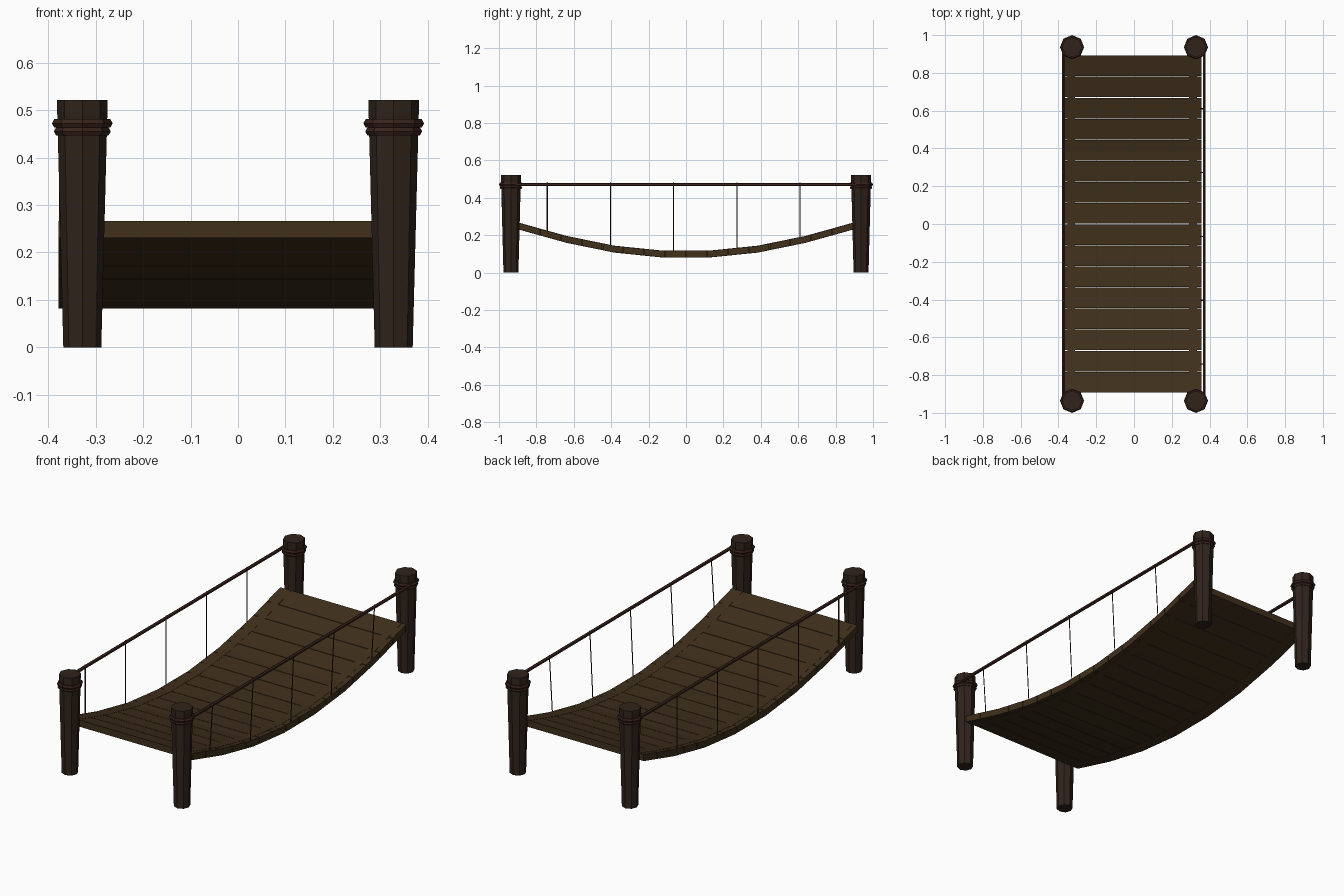
import bpy, bmesh, math
from mathutils import Vector

if "Cube" in bpy.data.objects:
    bpy.data.objects.remove(bpy.data.objects["Cube"])


def material(name, rgb):
    m = bpy.data.materials.new(name)
    m.diffuse_color = (*rgb, 1)
    m.use_nodes = True
    m.node_tree.nodes["Principled BSDF"].inputs["Base Color"].default_value = m.diffuse_color
    return m


WOOD = material("deck_wood", (0.05, 0.029, 0.011))
POST = material("post_wood", (0.029, 0.017, 0.011))
ROPE = material("rope", (0.04, 0.016, 0.011))


def finish(name, bm, mat):
    bmesh.ops.recalc_face_normals(bm, faces=bm.faces)
    me = bpy.data.meshes.new(name)
    bm.to_mesh(me)
    bm.free()
    me.materials.append(mat)
    ob = bpy.data.objects.new(name, me)
    bpy.context.collection.objects.link(ob)
    return ob


def lathe(name, profile, x, y, mat, closed=False, sides=8):
    """Revolve (radius, z) points around a vertical axis."""
    bm = bmesh.new()
    rings = [[bm.verts.new((x + r * math.cos(2 * math.pi * i / sides),
                            y + r * math.sin(2 * math.pi * i / sides), z))
              for i in range(sides)] for r, z in profile]
    pairs = list(zip(rings, rings[1:]))
    if closed:
        pairs.append((rings[-1], rings[0]))
    else:
        bm.faces.new(rings[0])
        bm.faces.new(rings[-1])
    for a, b in pairs:
        for i in range(sides):
            j = (i + 1) % sides
            bm.faces.new((a[i], a[j], b[j], b[i]))
    return finish(name, bm, mat)


def rod(name, p, q, radius, mat, sides=6):
    p, q = Vector(p), Vector(q)
    bm = bmesh.new()
    bmesh.ops.create_cone(bm, cap_ends=True, segments=sides, radius1=radius,
                          radius2=radius, depth=(q - p).length)
    rot = (q - p).to_track_quat('Z', 'Y').to_matrix().to_4x4()
    rot.translation = (p + q) / 2
    bm.transform(rot)
    return finish(name, bm, mat)


# Sagging deck line: seven straight segments
HALF = [(0.128, 0.117), (0.383, 0.143), (0.638, 0.195), (0.893, 0.266)]
SAG = [(-y, z) for y, z in reversed(HALF)] + HALF
THICK = 0.035


def deck_z(y):
    for (y0, z0), (y1, z1) in zip(SAG, SAG[1:]):
        if y <= y1 + 1e-6:
            return z0 + (z1 - z0) * (y - y0) / (y1 - y0)
    return SAG[-1][1]


def deck_piece(name, x0, x1, y0, y1, up, thick, mat):
    """Slab following the sag between y0 and y1."""
    ys = [y0] + [y for y, _ in SAG if y0 + 0.003 < y < y1 - 0.003] + [y1]
    bm = bmesh.new()
    rows = [[bm.verts.new((x, y, deck_z(y) + up - d))
             for x, d in ((x0, 0), (x1, 0), (x1, thick), (x0, thick))] for y in ys]
    for a, b in zip(rows, rows[1:]):
        for i in range(4):
            j = (i + 1) % 4
            bm.faces.new((a[i], a[j], b[j], b[i]))
    bm.faces.new(rows[0])
    bm.faces.new(rows[-1])
    return finish(name, bm, mat)


# Deck planks
COUNT, GAP, END = 16, 0.003, 0.893
step = 2 * END / COUNT
for i in range(COUNT):
    a = -END + i * step
    deck_piece(f"plank_{i + 1}", -0.378, 0.358,
               a + (GAP / 2 if i else 0), a + step - (GAP / 2 if i < COUNT - 1 else 0),
               0, THICK, WOOD)

# Stringers running along both deck edges
for side, s in (("left", -1), ("right", 1)):
    xs = sorted((-0.01 + s * 0.302, -0.01 + s * 0.343))
    deck_piece(f"{side}_stringer", xs[0], xs[1], -END + 0.002, END - 0.002,
               0.001, THICK + 0.002, WOOD)

# Corner posts with two rope bindings each
for side, s in (("left", -1), ("right", 1)):
    for end, e in (("front", -1), ("back", 1)):
        x, y = s * 0.328, e * 0.936
        lathe(f"{end}_{side}_post", [(0.040, 0), (0.053, 0.50), (0.053, 0.521)], x, y, POST)
        for n, (r, z) in enumerate(((0.060, 0.455), (0.064, 0.472))):
            lathe(f"{end}_{side}_binding_{n + 1}",
                  [(r - 0.016, z - 0.009), (r - 0.005, z - 0.009), (r, z),
                   (r - 0.005, z + 0.009), (r - 0.016, z + 0.009)],
                  x, y, ROPE, closed=True)

# Handrail ropes and their thin hangers
for side, x, foot in (("left", -0.374, -0.374), ("right", 0.372, 0.354)):
    rod(f"{side}_hand_rope", (x, -0.936, 0.471), (x, 0.936, 0.471), 0.009, ROPE)
    for n in range(5):
        y = -0.742 + n * 0.338
        rod(f"{side}_hanger_{n + 1}", (x, y, 0.482), (foot, y, deck_z(y) - 0.015),
            0.003, ROPE, 4)
